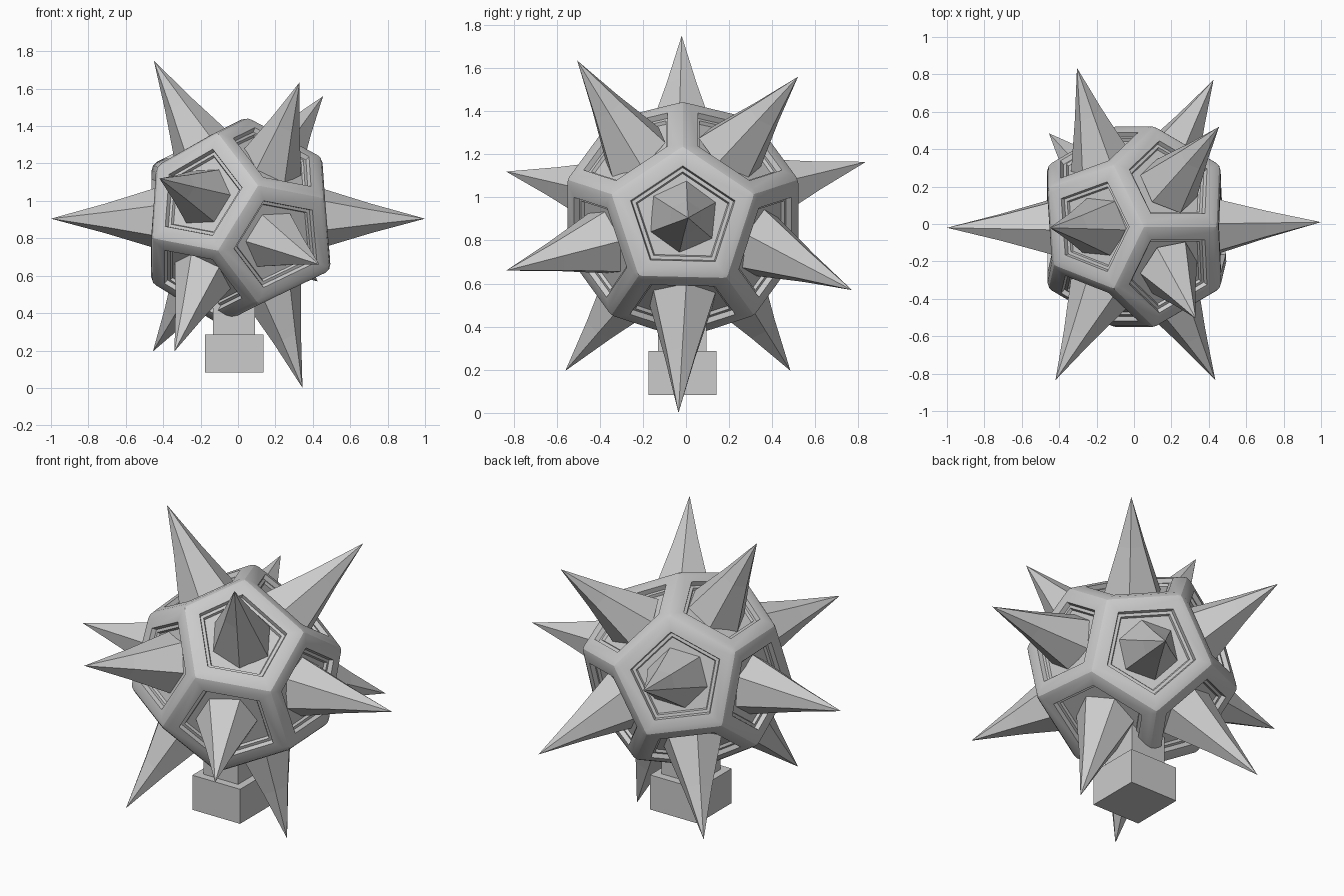
import bpy, bmesh
from math import sin, cos, radians, tau
from mathutils import Vector

if "Cube" in bpy.data.objects:
    bpy.data.objects.remove(bpy.data.objects["Cube"])

CENTER = Vector((0.0, -0.015, 0.908))
EDGE = 0.417


def finish(bm, name, smooth=False):
    bmesh.ops.recalc_face_normals(bm, faces=bm.faces[:])
    mesh = bpy.data.meshes.new(name)
    bm.to_mesh(mesh)
    bm.free()
    ob = bpy.data.objects.new(name, mesh)
    bpy.context.collection.objects.link(ob)
    if smooth:
        bpy.ops.object.select_all(action='DESELECT')
        bpy.context.view_layer.objects.active = ob
        ob.select_set(True)
        bpy.ops.object.shade_smooth_by_angle(angle=radians(20))
    return ob


# Dodecahedron body with rounded edges and stepped recessed panels
bm = bmesh.new()
for s in (1, -1):
    for k in range(5):
        a = radians(90 * s + 72 * k)
        for x, r in ((1.1135, 0.8507), (0.2629, 1.3764)):
            bm.verts.new(CENTER + EDGE * Vector((s * x, r * cos(a), r * sin(a))))
bmesh.ops.convex_hull(bm, input=bm.verts[:])
bmesh.ops.dissolve_limit(bm, angle_limit=radians(5), verts=bm.verts[:], edges=bm.edges[:])
# Slightly irregular corners
for near, shift in (((0.11, 0, 0.57), (-0.055, 0, -0.03)),
                    ((0.46, 0, 0.36), (-0.015, 0, -0.02)),
                    ((0.46, -0.21, -0.29), (0.035, 0, 0.01)),
                    ((-0.46, -0.21, 0.29), (0.03, 0, -0.01))):
    vert = min(bm.verts, key=lambda q: (q.co - CENTER - Vector(near)).length)
    vert.co += Vector(shift)
bmesh.ops.recalc_face_normals(bm, faces=bm.faces[:])
bmesh.ops.bevel(bm, geom=bm.edges[:], offset=0.032, segments=2, profile=0.5, affect='EDGES')
bm.normal_update()
panels = sorted(bm.faces, key=lambda f: -f.calc_area())[:12]
for thickness, depth in ((0.048, 0), (0.006, -0.025), (0.016, 0), (0.006, -0.015)):
    bmesh.ops.inset_individual(bm, faces=panels, thickness=thickness, depth=depth, use_even_offset=True)
    bm.normal_update()
finish(bm, "faceted_body", True)


# Six-sided spikes, each based on a panel and leaning to a slightly irregular tip
def spike(i, tip):
    n = min(normals, key=lambda d: -d.dot((tip - CENTER).normalized()))
    base = CENTER + n * 0.415
    up = Vector((0, 0, 1)) if abs(n.x) > 0.9 else Vector((1, 0, 0))
    u = (up - n * up.dot(n)).normalized()
    v = n.cross(u)
    bm = bmesh.new()
    rings = []
    for t, r in ((0, 0.17), (0.5, 0.08)):
        c = base.lerp(tip, t)
        rings.append([bm.verts.new(c + r * (u * cos(tau * k / 6 - 0.1) + v * sin(tau * k / 6 - 0.1)))
                      for k in range(6)])
    top = bm.verts.new(tip)
    bm.faces.new(rings[0])
    for k in range(6):
        j = (k + 1) % 6
        bm.faces.new((rings[0][k], rings[0][j], rings[1][j], rings[1][k]))
        bm.faces.new((rings[1][k], rings[1][j], top))
    finish(bm, f"spike_{i + 1}")


normals = [Vector((1, 0, 0)), Vector((-1, 0, 0))]
for s in (1, -1):
    for k in range(5):
        a = radians(-90 * s + 72 * k)
        normals.append(Vector((s * 0.4472, 0.8944 * cos(a), 0.8944 * sin(a))))

tips = [(1, 0.01, 0.905), (-1, -0.02, 0.905),
        (0.345, -0.035, 0.0), (0.425, 0.77, 0.57), (0.455, 0.52, 1.56),
        (0.33, -0.505, 1.635), (0.435, -0.835, 0.66),
        (-0.45, -0.02, 1.75), (-0.305, 0.835, 1.165), (-0.42, -0.835, 1.12),
        (-0.34, -0.56, 0.195), (-0.455, 0.485, 0.195)]
for i, t in enumerate(tips):
    spike(i, Vector(t))


# Square stem and foot block underneath
def box(name, lo, hi):
    bm = bmesh.new()
    bmesh.ops.create_cube(bm, size=1)
    for vert in bm.verts:
        vert.co = [(lo[k] + hi[k]) / 2 + vert.co[k] * (hi[k] - lo[k]) for k in range(3)]
    finish(bm, name)


box("foot_block", (-0.176, -0.175, 0.083), (0.136, 0.142, 0.287))
box("stem", (-0.133, -0.13, 0.28), (0.092, 0.095, 0.48))
